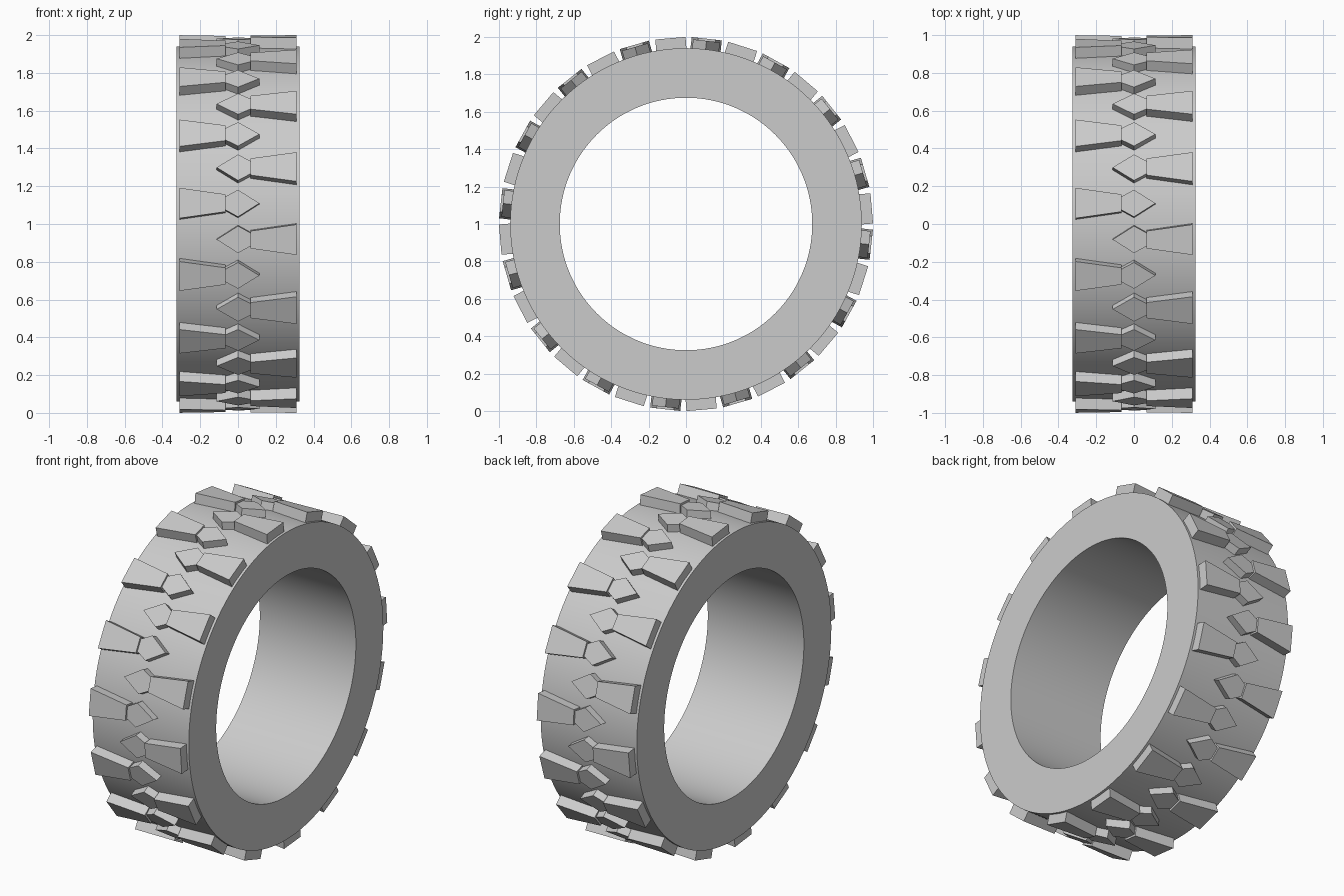
import bpy
import bmesh
from math import cos, sin, tau, radians

cube = bpy.data.objects.get("Cube")
if cube:
    bpy.data.objects.remove(cube, do_unlink=True)

OUTER, INNER, HALF_WIDTH = 0.94, 0.675, 0.325
SEGMENTS = 128
ROW_COUNT = 16
ROOT = 0.92          # blocks sink slightly into the carcass


def finish(bm, name):
    bmesh.ops.recalc_face_normals(bm, faces=bm.faces)
    mesh = bpy.data.meshes.new(name)
    bm.to_mesh(mesh)
    bm.free()
    obj = bpy.data.objects.new(name, mesh)
    bpy.context.collection.objects.link(obj)
    return obj


def on_wheel(x, s, h, a):
    """Place width x, tangent offset s and radius h at wheel angle a."""
    return (x, s * sin(a) - h * cos(a), 1 + h * sin(a) + s * cos(a))


def tread_row(name, outline, top, side, start):
    """Ring of straight-sided blocks extruded outward from a flat outline."""
    bm = bmesh.new()
    for i in range(ROW_COUNT):
        a = start + tau * i / ROW_COUNT
        low, high = ([bm.verts.new(on_wheel(side * x, s, h, a)) for x, s in outline]
                     for h in (ROOT, top))
        bm.faces.new(low)
        bm.faces.new(high)
        for j in range(len(outline)):
            k = (j + 1) % len(outline)
            bm.faces.new((low[j], low[k], high[k], high[j]))
    return finish(bm, name)


# Tyre carcass: rectangular section swept round the x axis
bm = bmesh.new()
section = [(-HALF_WIDTH, INNER), (HALF_WIDTH, INNER),
           (HALF_WIDTH, OUTER), (-HALF_WIDTH, OUTER)]
rings = [[bm.verts.new(on_wheel(x, 0, r, tau * i / SEGMENTS)) for x, r in section]
         for i in range(SEGMENTS)]
for i, ring in enumerate(rings):
    following = rings[(i + 1) % SEGMENTS]
    for j in range(4):
        k = (j + 1) % 4
        bm.faces.new((ring[j], ring[k], following[k], following[j]))
carcass = finish(bm, "tyre_carcass")
bpy.ops.object.select_all(action='DESELECT')
carcass.select_set(True)
bpy.context.view_layer.objects.active = carcass
bpy.ops.object.shade_smooth_by_angle(angle=radians(30))

# Staggered tread: tapered shoulder blocks with pointed studs beside them
shoulder = [(0.065, -0.046), (0.31, -0.081), (0.31, 0.081), (0.065, 0.046)]
stud = [(-0.113, 0), (0, -0.072), (0.065, -0.036), (0.065, 0.036), (0, 0.072)]
for label, side, start in (("left", 1, radians(-4.8)), ("right", -1, radians(6.4))):
    tread_row(label + "_shoulder_blocks", shoulder, 0.9967, side, start)
    tread_row(label + "_centre_studs", stud, 0.985, side, start)
